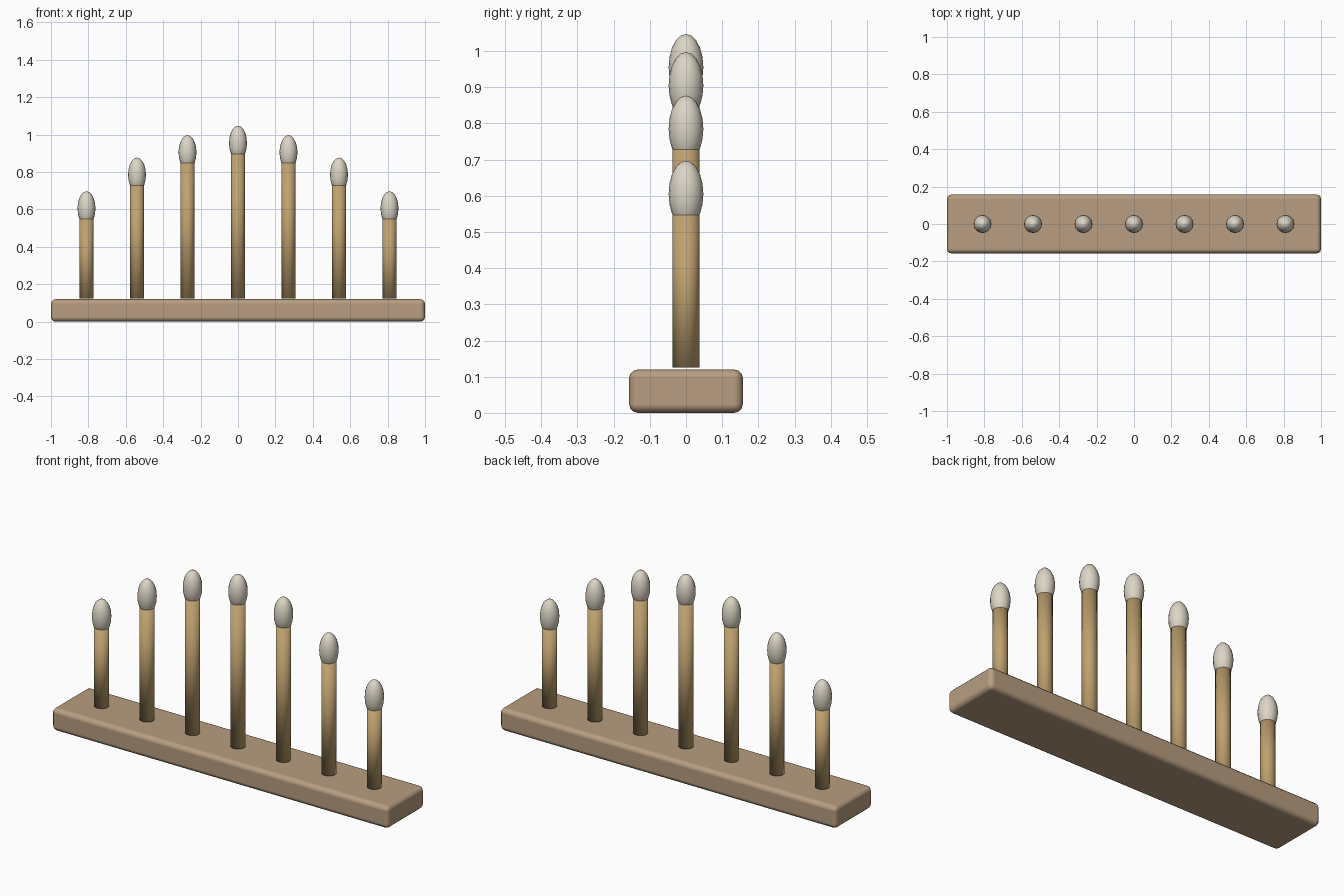
import bpy

if "Cube" in bpy.data.objects:
    bpy.data.objects.remove(bpy.data.objects["Cube"], do_unlink=True)


def make_material(name, colour):
    mat = bpy.data.materials.new(name)
    mat.use_nodes = True
    mat.diffuse_color = (*colour, 1)
    mat.node_tree.nodes["Principled BSDF"].inputs["Base Color"].default_value = (*colour, 1)
    return mat


board_tan = make_material("board tan", (0.48, 0.34, 0.22))
stick_wood = make_material("stick wood", (0.52, 0.36, 0.16))
tip_cream = make_material("tip cream", (0.72, 0.67, 0.57))


def finish(name, mat):
    obj = bpy.context.object
    obj.name = name
    obj.data.materials.append(mat)
    bpy.ops.object.shade_smooth()
    return obj


# Rounded base board
bpy.ops.mesh.primitive_cube_add(size=1, location=(0, 0, 0.06))
board = bpy.context.object
board.scale = (2, 0.315, 0.12)
bpy.ops.object.transform_apply(location=False, rotation=False, scale=True)
finish("base_board", board_tan)
bevel = board.modifiers.new("rounded edges", "BEVEL")
bevel.width = 0.025
bevel.segments = 3
bevel.harden_normals = True

# Row of sticks, tallest in the middle, each with an egg-shaped tip
SPACING = 0.27
STICK_BOTTOM = 0.125
heights = [0.90, 0.85, 0.73, 0.55]

for i in range(-3, 4):
    x, top = i * SPACING, heights[abs(i)]
    length = top - STICK_BOTTOM
    bpy.ops.mesh.primitive_cylinder_add(
        vertices=16, radius=0.037, depth=length,
        location=(x, 0, STICK_BOTTOM + length / 2))
    finish(f"stick_{i + 4}", stick_wood)

    bpy.ops.mesh.primitive_uv_sphere_add(
        segments=16, ring_count=10, radius=1, location=(x, 0, top + 0.055))
    bpy.context.object.scale = (0.048, 0.048, 0.092)
    bpy.ops.object.transform_apply(location=False, rotation=False, scale=True)
    finish(f"tip_{i + 4}", tip_cream)
